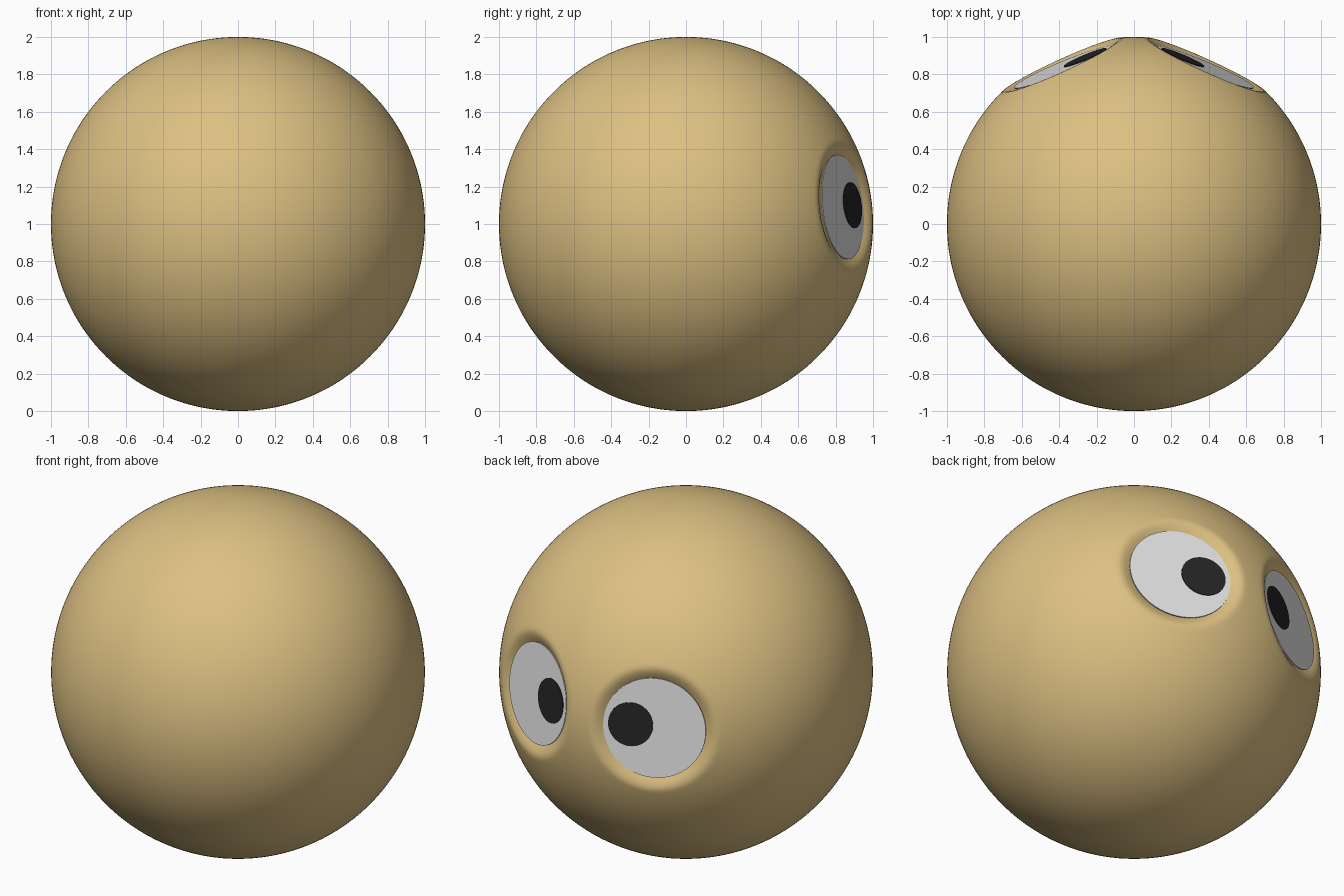
import bpy, math
from mathutils import Vector

if "Cube" in bpy.data.objects:
    bpy.data.objects.remove(bpy.data.objects["Cube"])


def material(name, rgb):
    m = bpy.data.materials.new(name)
    m.diffuse_color = (*rgb, 1)
    m.use_nodes = True
    m.node_tree.nodes["Principled BSDF"].inputs["Base Color"].default_value = m.diffuse_color
    return m


tan = material("warm tan", (0.72, 0.53, 0.225))
white = material("eye white", (0.78, 0.78, 0.78))
black = material("pupil black", (0.018, 0.018, 0.018))

CENTRE = Vector((0, 0, 1))
EYE = Vector((0.38, 0.836, 1.091))       # middle of the right eye plate
PUPIL = Vector((0.258, 0.883, 1.10))
FACING = Vector((0.385, 0.917, 0.108)).normalized()
OUTER, INNER, DEPTH = 0.36, 0.20, 0.09   # socket profile


def mirrored(v, side):
    return Vector((v.x * side, v.y, v.z))


# Round body with two soft eye sockets pressed in
bpy.ops.mesh.primitive_ico_sphere_add(subdivisions=7, radius=1, location=CENTRE)
body = bpy.context.object
body.name = "round_body"
for side in (-1, 1):
    axis = mirrored(EYE - CENTRE, side).normalized()
    for v in body.data.vertices:
        if v.co.dot(axis) < 0.85:
            continue
        rho = (v.co - axis * v.co.dot(axis)).length
        t = min(max((OUTER - rho) / (OUTER - INNER), 0), 1)
        v.co -= axis * DEPTH * t * t * (3 - 2 * t)
body.data.materials.append(tan)
bpy.ops.object.shade_smooth()


# Thin flat plate lying in the eye plane
def plate(name, centre, radius, depth, side, mat):
    normal = mirrored(FACING, side)
    bpy.ops.mesh.primitive_cylinder_add(
        vertices=64, radius=radius, depth=depth, location=mirrored(centre, side),
        rotation=normal.to_track_quat('Z', 'Y').to_euler())
    ob = bpy.context.object
    ob.name = name
    ob.data.materials.append(mat)


# Eyes: white plates with pupils looking inward
for side, label in ((-1, "left"), (1, "right")):
    plate(label + "_eye_white", EYE, 0.281, 0.006, side, white)
    on_plane = PUPIL - FACING * (PUPIL - EYE).dot(FACING) + FACING * 0.004
    plate(label + "_pupil", on_plane, 0.123, 0.006, side, black)
